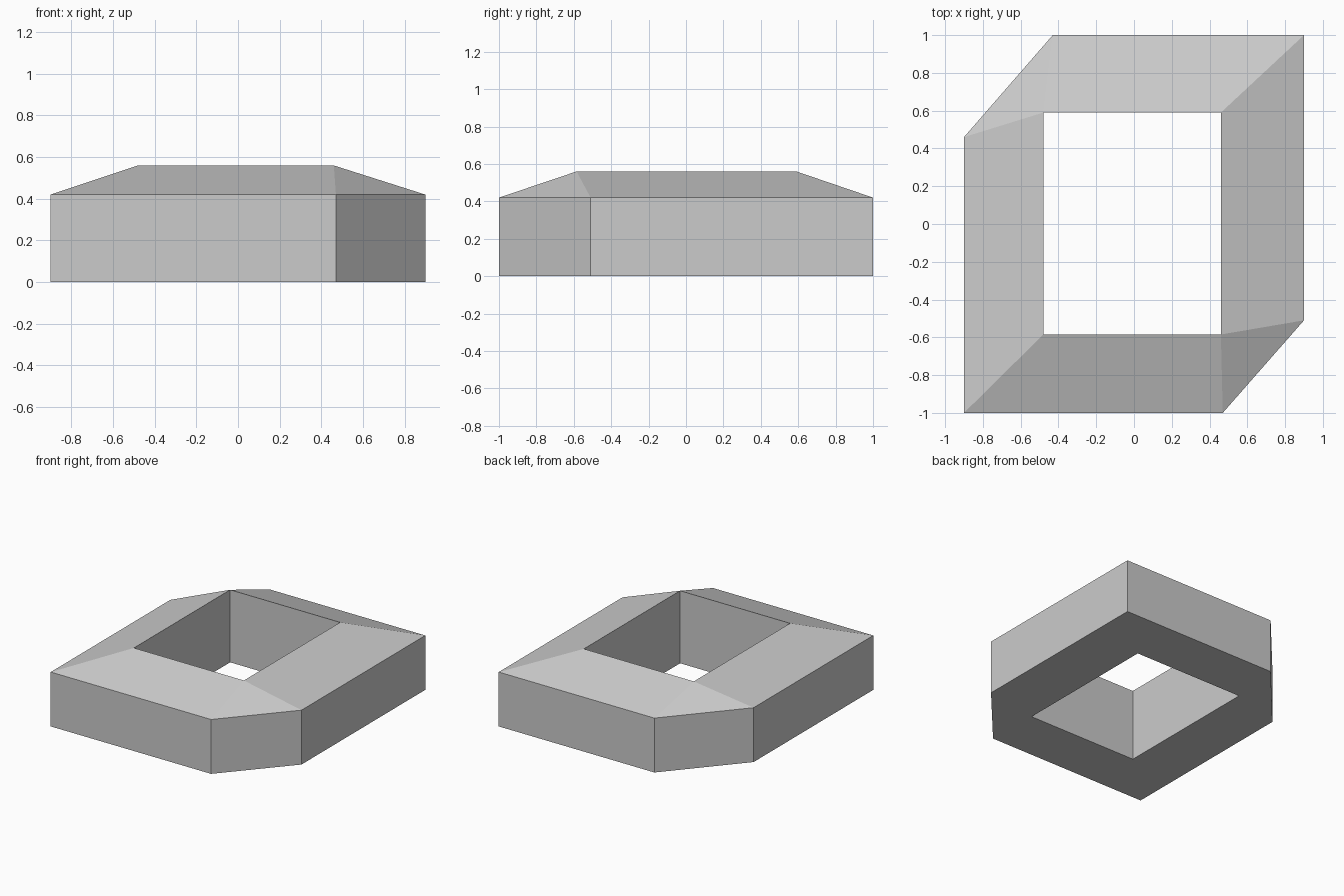
import bpy
import bmesh

cube = bpy.data.objects.get("Cube")
if cube:
    bpy.data.objects.remove(cube, do_unlink=True)

WALL_TOP, RIM_TOP = 0.42, 0.56

# Plan: rectangle with two opposite corners cut off, around a rectangular opening
outer_plan = [(-0.9, -1), (0.47, -1), (0.9, -0.51), (0.9, 1), (-0.43, 1), (-0.9, 0.46)]
inner_plan = [(-0.48, -0.585), (0.46, -0.585), (0.46, 0.59), (-0.48, 0.59)]
# Opening corner that each outer corner slopes up to
nearest = [0, 1, 1, 2, 3, 3]

stone = bpy.data.materials.new("light grey")
stone.use_nodes = True
grey = (0.6, 0.6, 0.6, 1)
stone.diffuse_color = grey
stone.node_tree.nodes["Principled BSDF"].inputs["Base Color"].default_value = grey

bm = bmesh.new()


def ring(plan, z):
    return [bm.verts.new((x, y, z)) for x, y in plan]


outer_low, outer_high = ring(outer_plan, 0), ring(outer_plan, WALL_TOP)
inner_low, inner_high = ring(inner_plan, 0), ring(inner_plan, RIM_TOP)


def band(a, b, c, d):
    # Quad, or triangle where both inner corners are the same
    bm.faces.new(list(dict.fromkeys((a, b, c, d))))


# Outer walls, sloped top and flat underside
for i, near in enumerate(nearest):
    j = (i + 1) % len(nearest)
    far = nearest[j]
    band(outer_low[i], outer_low[j], outer_high[j], outer_high[i])
    band(outer_high[i], outer_high[j], inner_high[far], inner_high[near])
    band(outer_low[j], outer_low[i], inner_low[near], inner_low[far])

# Walls of the opening
for i in range(4):
    j = (i + 1) % 4
    band(inner_low[j], inner_low[i], inner_high[i], inner_high[j])

bmesh.ops.recalc_face_normals(bm, faces=bm.faces[:])
mesh = bpy.data.meshes.new("sloped_frame")
bm.to_mesh(mesh)
bm.free()
mesh.materials.append(stone)
frame = bpy.data.objects.new("sloped_frame", mesh)
bpy.context.collection.objects.link(frame)
